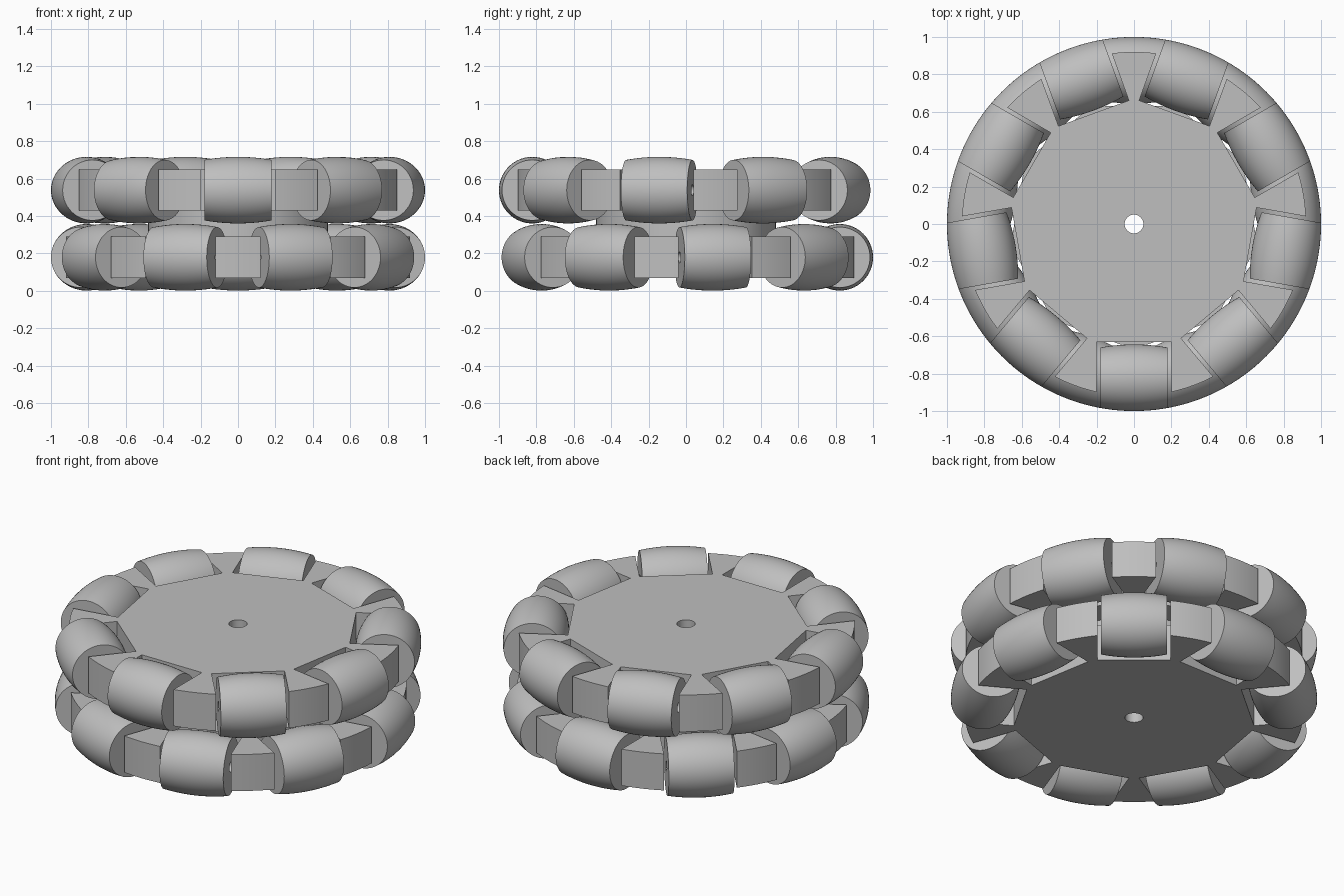
import bpy, bmesh, math
from mathutils import Matrix

if "Cube" in bpy.data.objects:
    bpy.data.objects.remove(bpy.data.objects["Cube"])

COUNT = 9                  # rollers per wheel layer
STEP = math.tau / COUNT
ROLLER_R, ROLLER_HALF, BORE = 0.178, 0.18, 0.03
AXIS_R = 1.0 - ROLLER_R    # distance of roller axes from the hub centre
PLATE_R, PLATE_H = 0.92, 0.22
SLOT_HALF, SLOT_IN = 0.20, 0.63
HUB_HOLE, SPACER_R = 0.05, 0.48
Z_LOW, Z_HIGH = 0.179, 0.538

grey = bpy.data.materials.new("light grey")
grey.diffuse_color = (0.52, 0.52, 0.52, 1)
grey.use_nodes = True
grey.node_tree.nodes["Principled BSDF"].inputs["Base Color"].default_value = grey.diffuse_color


def polar(r, a):
    return (r * math.cos(a), r * math.sin(a))


def circle(r, n=48):
    return [polar(r, math.tau * i / n) for i in range(n)]


def finish(ob):
    """Assign the colour and smooth everything but the sharp edges."""
    bpy.ops.object.select_all(action='DESELECT')
    ob.select_set(True)
    bpy.context.view_layer.objects.active = ob
    if ob.type == 'CURVE':
        bpy.ops.object.convert(target='MESH')
        ob = bpy.context.object
        bm = bmesh.new()
        bm.from_mesh(ob.data)
        bmesh.ops.remove_doubles(bm, verts=bm.verts, dist=1e-5)
        bmesh.ops.recalc_face_normals(bm, faces=bm.faces)
        bm.to_mesh(ob.data)
        bm.free()
    ob.data.materials.clear()
    ob.data.materials.append(grey)
    bpy.ops.object.shade_smooth_by_angle(angle=math.radians(30))


def extruded(name, outlines, z, height):
    """Solid plate from an outer outline and its holes, centred on z."""
    cu = bpy.data.curves.new(name, 'CURVE')
    cu.dimensions = '2D'
    cu.fill_mode = 'BOTH'
    cu.extrude = height / 2
    for pts in outlines:
        sp = cu.splines.new('POLY')
        sp.points.add(len(pts) - 1)
        for p, (x, y) in zip(sp.points, pts):
            p.co = (x, y, 0, 1)
        sp.use_cyclic_u = True
    ob = bpy.data.objects.new(name, cu)
    ob.location.z = z
    bpy.context.collection.objects.link(ob)
    finish(ob)


def slotted_outline(phase):
    """Round plate outline with a square-bottomed slot at every roller."""
    pts = []
    rim = math.asin(SLOT_HALF / PLATE_R)
    floor_r = math.hypot(SLOT_HALF, SLOT_IN)
    floor_a = math.atan2(SLOT_HALF, SLOT_IN)
    for k in range(COUNT):
        a = phase + k * STEP
        pts += [polar(floor_r, a - floor_a), polar(floor_r, a + floor_a)]
        span = STEP - 2 * rim
        pts += [polar(PLATE_R, a + rim + span * i / 6) for i in range(7)]
    return pts


def roller_mesh():
    """Barrel with a bore, turned around the local y axis."""
    n, seg = 12, 56
    profile = [(BORE, -ROLLER_HALF)]
    for i in range(n + 1):
        y = -ROLLER_HALF + 2 * ROLLER_HALF * i / n
        profile.append((math.sqrt(1 - y * y) - AXIS_R, y))
    profile.append((BORE, ROLLER_HALF))
    bm = bmesh.new()
    rings = [[bm.verts.new((r * math.cos(t), y, r * math.sin(t)))
              for t in (math.tau * s / seg for s in range(seg))]
             for r, y in profile]
    for i, ring in enumerate(rings):
        nxt = rings[(i + 1) % len(rings)]
        for s in range(seg):
            e = (s + 1) % seg
            bm.faces.new((ring[s], ring[e], nxt[e], nxt[s]))
    bmesh.ops.recalc_face_normals(bm, faces=bm.faces)
    me = bpy.data.meshes.new("roller")
    bm.to_mesh(me)
    bm.free()
    return me


# Two slotted plates with staggered barrel rollers
barrel = roller_mesh()
for layer, z, phase in (("upper", Z_HIGH, -math.pi / 2),
                        ("lower", Z_LOW, -math.pi / 2 + STEP / 2)):
    extruded(layer + "_plate", [slotted_outline(phase), circle(HUB_HOLE)], z, PLATE_H)
    for k in range(COUNT):
        a = phase + k * STEP
        ob = bpy.data.objects.new(f"{layer}_roller_{k + 1}", barrel)
        ob.matrix_world = (Matrix.Rotation(a, 4, 'Z')
                           @ Matrix.Translation((AXIS_R, 0, 0)))
        ob.location.z = z
        bpy.context.collection.objects.link(ob)
        if k == 0 and layer == "upper":
            finish(ob)

# Spacer disc joining the plates
extruded("spacer", [circle(SPACER_R, 64), circle(HUB_HOLE)],
         (Z_LOW + Z_HIGH) / 2, Z_HIGH - Z_LOW - PLATE_H)
